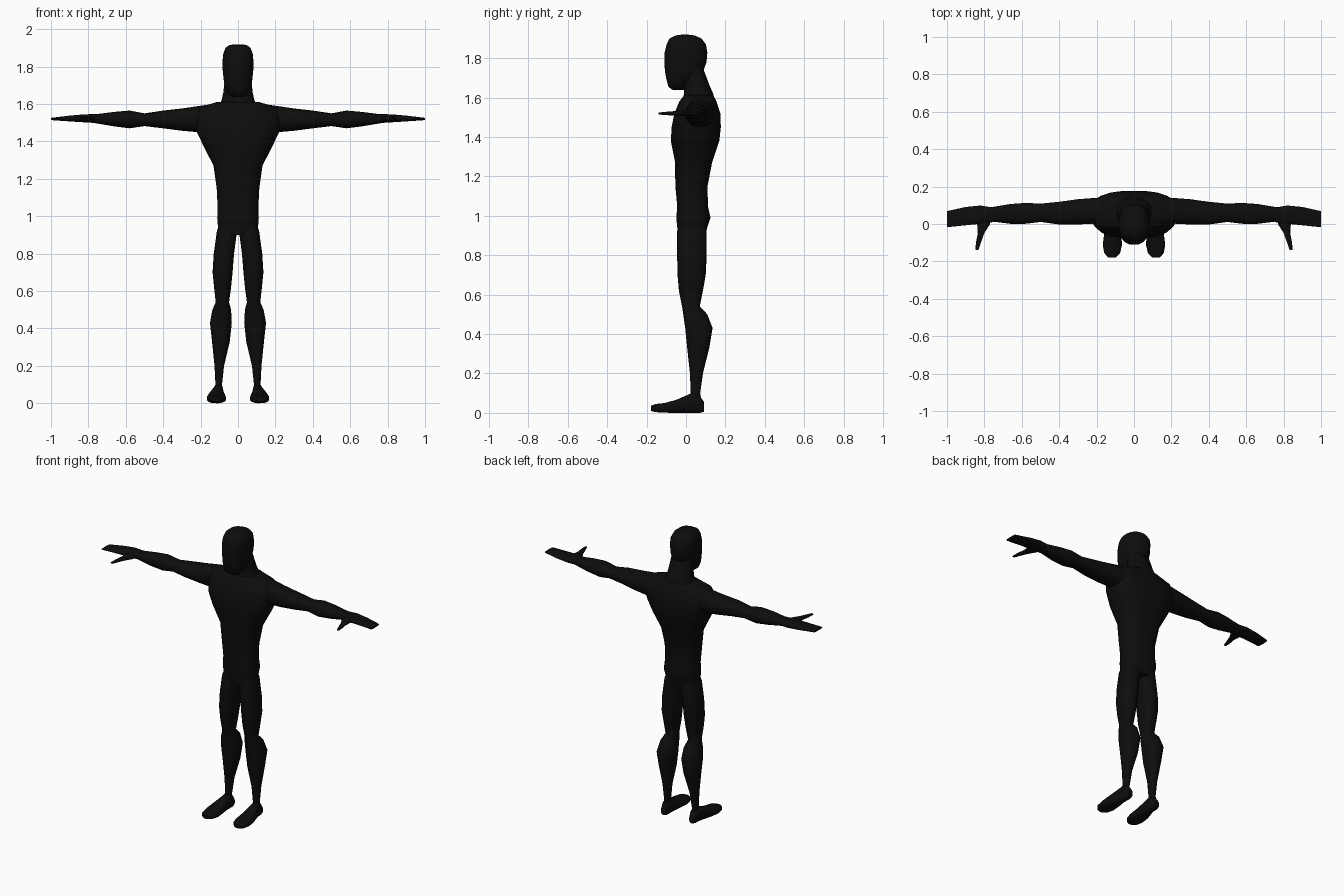
import bpy, bmesh, math

black = bpy.data.materials.new("matte black")
black.diffuse_color = (0.004, 0.004, 0.004, 1)


def loft(name, axis, rings, sides=14, power=2.4, mirror=False):
    """Skin rounded cross-sections (position, a_min, a_max, b_min, b_max) along an axis."""
    bm = bmesh.new()
    loops = []
    for pos, a0, a1, b0, b1 in rings:
        loop = []
        for i in range(sides):
            t = 2 * math.pi * (i + 0.5) / sides
            c, s = math.cos(t), math.sin(t)
            a = (a0 + a1) / 2 + (a1 - a0) / 2 * math.copysign(abs(c) ** (2 / power), c)
            b = (b0 + b1) / 2 + (b1 - b0) / 2 * math.copysign(abs(s) ** (2 / power), s)
            co = {"x": (pos, a, b), "y": (a, pos, b), "z": (a, b, pos)}[axis]
            loop.append(bm.verts.new(co))
        loops.append(loop)
    for lo, hi in zip(loops, loops[1:]):
        for i in range(sides):
            j = (i + 1) % sides
            bm.faces.new((lo[i], lo[j], hi[j], hi[i]))
    bm.faces.new(loops[0])
    bm.faces.new(loops[-1])
    bmesh.ops.recalc_face_normals(bm, faces=bm.faces)
    mesh = bpy.data.meshes.new(name)
    bm.to_mesh(mesh)
    bm.free()
    mesh.materials.append(black)
    ob = bpy.data.objects.new(name, mesh)
    bpy.context.collection.objects.link(ob)
    bpy.ops.object.select_all(action='DESELECT')
    ob.select_set(True)
    bpy.context.view_layer.objects.active = ob
    bpy.ops.object.shade_smooth_by_angle(angle=math.radians(50))
    if mirror:
        ob.modifiers.new("mirror", 'MIRROR')
    return ob


# Torso: hips, waist, chest and shoulders (z, half width, front, back)
torso = [(0.90, .100, -.040, .100), (0.94, .108, -.045, .108), (0.99, .112, -.050, .125),
         (1.05, .110, -.045, .112), (1.15, .115, -.055, .110), (1.27, .132, -.056, .133),
         (1.38, .188, -.078, .170), (1.45, .222, -.074, .178), (1.52, .232, -.060, .175),
         (1.58, .215, -.035, .155), (1.612, .110, -.010, .140)]
loft("torso", "z", [(z, -w, w, f, b) for z, w, f, b in torso], sides=20, power=2.8)

# Neck sloping forward from the upper back
neck = [(1.58, .110, -.020, .145), (1.62, .090, -.010, .138), (1.66, .080, -.008, .120),
        (1.74, .072, -.010, .090), (1.78, .065, -.010, .080)]
loft("neck", "z", [(z, -w, w, f, b) for z, w, f, b in neck])

# Head: chin, jaw, face and crown
head = [(1.638, .030, -.068, -.012), (1.655, .055, -.090, .005), (1.69, .070, -.100, .035),
        (1.73, .078, -.108, .088), (1.78, .083, -.112, .106), (1.83, .084, -.110, .110),
        (1.87, .080, -.100, .103), (1.90, .068, -.085, .080), (1.915, .048, -.055, .045),
        (1.919, .020, -.025, .015)]
loft("head", "z", [(z, -w, w, f, b) for z, w, f, b in head], sides=16)

# Arms from shoulder to wrist
loft("arms", "x", [
    (0.15, .005, .145, 1.450, 1.598), (0.22, .000, .140, 1.450, 1.588),
    (0.30, -.004, .134, 1.457, 1.576), (0.40, -.004, .120, 1.470, 1.565),
    (0.50, .010, .110, 1.482, 1.550), (0.58, .000, .114, 1.470, 1.565),
    (0.66, .000, .108, 1.480, 1.558), (0.78, .015, .088, 1.500, 1.543)],
    mirror=True)

# Hands as flat mitts with a thumb
loft("hands", "x", [
    (0.75, .010, .088, 1.498, 1.546), (0.82, .000, .100, 1.502, 1.545),
    (0.90, -.008, .092, 1.507, 1.538), (1.00, -.018, .070, 1.514, 1.526)],
    mirror=True)
loft("thumbs", "y", [
    (-.140, .832, .848, 1.514, 1.524), (-.100, .818, .846, 1.511, 1.528),
    (-.050, .800, .836, 1.508, 1.532), (0.000, .768, .840, 1.505, 1.536),
    (0.030, .765, .850, 1.505, 1.538)], sides=10, mirror=True)

# Legs: thigh, knee, calf and ankle
loft("legs", "z", [
    (0.05, .090, .125, .025, .080), (0.10, .085, .121, .024, .072),
    (0.20, .074, .126, .020, .086), (0.33, .043, .140, .006, .118),
    (0.43, .032, .151, -.004, .135), (0.50, .036, .138, -.014, .108),
    (0.54, .047, .120, -.020, .070), (0.62, .036, .129, -.036, .086),
    (0.70, .028, .137, -.043, .100), (0.80, .020, .131, -.045, .105),
    (0.92, .004, .114, -.045, .105), (0.96, .004, .100, -.035, .100)],
    mirror=True)

# Feet from toe to heel
loft("feet", "y", [
    (-.178, .095, .140, .010, .036), (-.155, .073, .160, .004, .045),
    (-.110, .063, .168, .001, .050), (-.050, .068, .160, .000, .066),
    (0.010, .076, .140, .000, .092), (0.040, .078, .132, .000, .104),
    (0.070, .078, .130, .000, .085), (0.092, .088, .122, .006, .055)],
    power=2.7, mirror=True)
